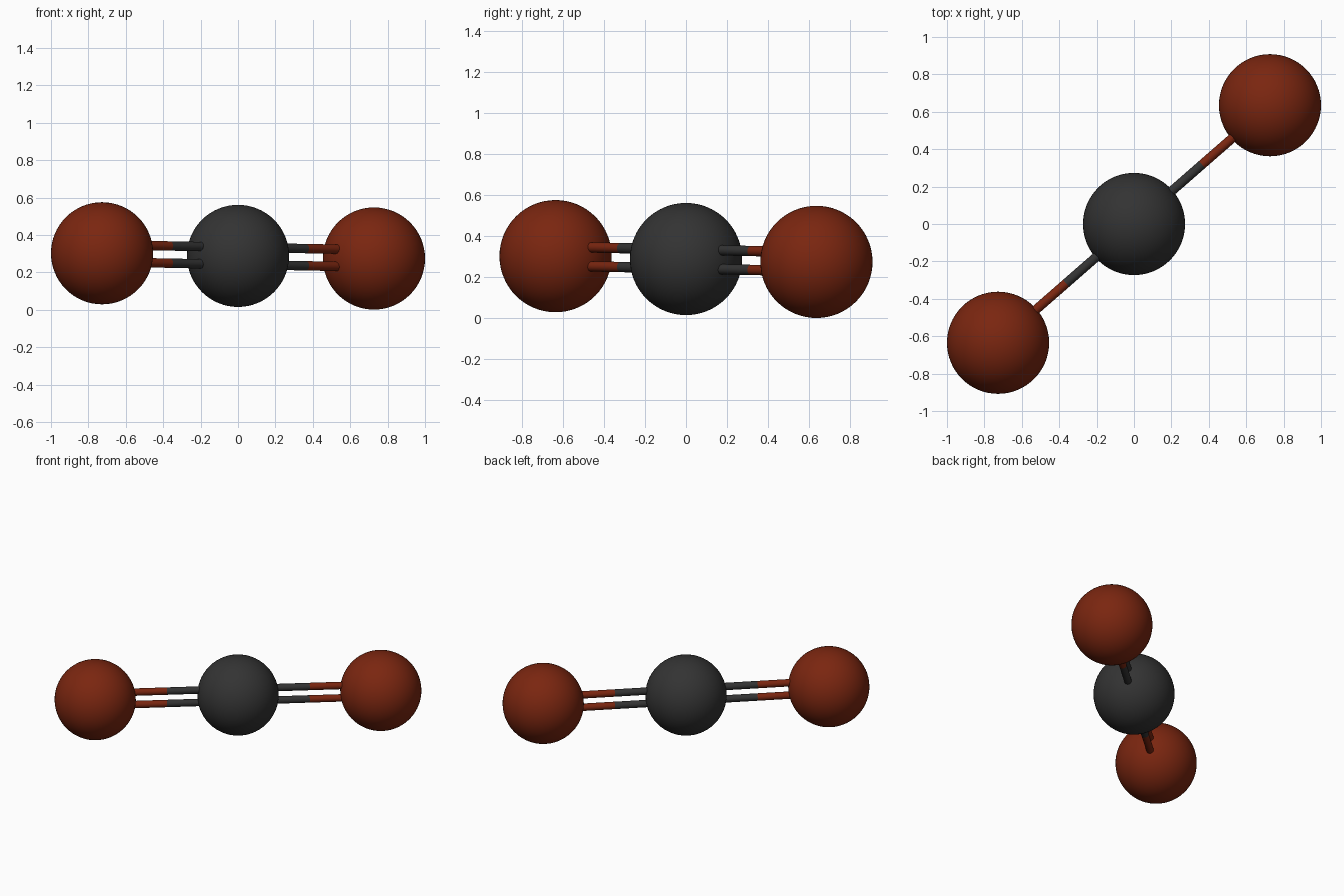
import bpy
import math
from mathutils import Vector

cube = bpy.data.objects.get("Cube")
if cube:
    bpy.data.objects.remove(cube, do_unlink=True)

BALL_RADIUS = 0.273
ROD_RADIUS = 0.025
ROD_OFFSET = 0.046
CENTRE = Vector((0, 0, 0.288))
REACH = Vector((0.727, 0.635, -0.014))  # from the centre ball to an outer ball


def make_material(name, color):
    mat = bpy.data.materials.new(name)
    mat.use_nodes = True
    mat.diffuse_color = color
    mat.node_tree.nodes["Principled BSDF"].inputs["Base Color"].default_value = color
    return mat


red = make_material("brick red", (0.195, 0.019, 0.005, 1))
grey = make_material("charcoal grey", (0.033, 0.033, 0.033, 1))


def finish(name, mat):
    obj = bpy.context.object
    obj.name = name
    obj.data.materials.append(mat)
    bpy.ops.object.shade_smooth_by_angle(angle=math.radians(40))


def ball(name, location, mat):
    bpy.ops.mesh.primitive_uv_sphere_add(
        segments=64, ring_count=32, radius=BALL_RADIUS, location=location)
    finish(name, mat)


def rod(name, start, end, mat):
    axis = end - start
    bpy.ops.mesh.primitive_cylinder_add(
        vertices=24, radius=ROD_RADIUS, depth=axis.length,
        location=(start + end) / 2,
        rotation=axis.to_track_quat("Z", "Y").to_euler())
    finish(name, mat)


# Centre ball
ball("centre_ball", CENTRE, grey)

# Outer balls, each joined to the centre by a stacked pair of two-tone rods
for side, sign in (("left", 1), ("right", -1)):
    outer = CENTRE + REACH * sign
    middle = (CENTRE + outer) / 2
    ball(side + "_ball", outer, red)
    for level, lift in (("upper", 1), ("lower", -1)):
        shift = Vector((0, 0, ROD_OFFSET * lift))
        rod(f"{side}_{level}_inner_rod", CENTRE + shift, middle + shift, grey)
        rod(f"{side}_{level}_outer_rod", middle + shift, outer + shift, red)
